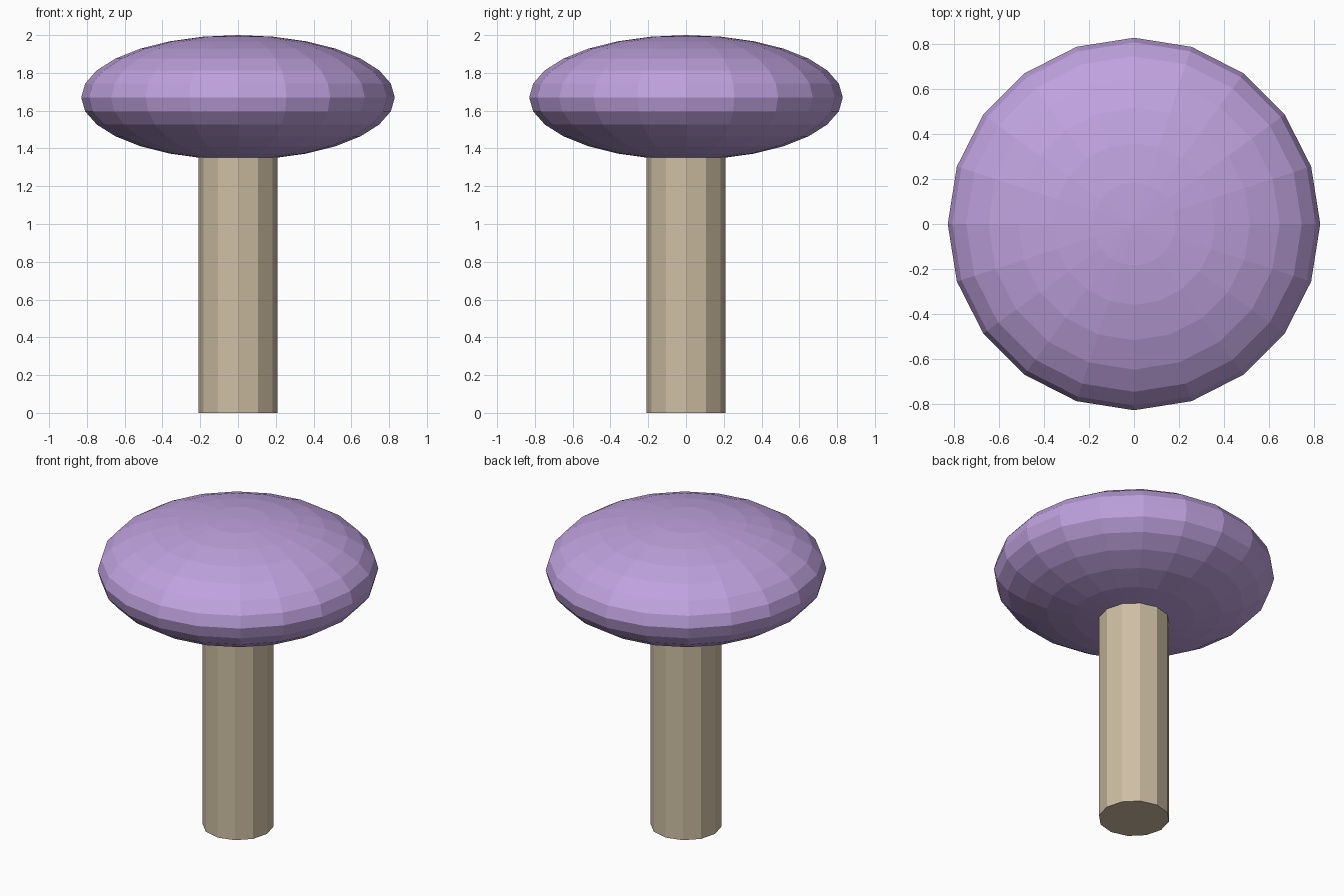
import bpy

cube = bpy.data.objects.get("Cube")
if cube:
    bpy.data.objects.remove(cube, do_unlink=True)


def make_material(name, color):
    mat = bpy.data.materials.new(name)
    mat.use_nodes = True
    mat.diffuse_color = color
    mat.node_tree.nodes["Principled BSDF"].inputs["Base Color"].default_value = color
    return mat


def finish(name, mat):
    obj = bpy.context.object
    obj.name = obj.data.name = name
    obj.data.materials.append(mat)
    bpy.ops.object.shade_flat()
    return obj


lilac = make_material("lilac", (0.52, 0.36, 0.73, 1))
cream = make_material("cream", (0.62, 0.52, 0.37, 1))

# Stem: twelve-sided column, its top buried in the cap
stem_top = 1.5
bpy.ops.mesh.primitive_cylinder_add(vertices=12, radius=0.21, depth=stem_top,
                                    location=(0, 0, stem_top / 2))
finish("stem", cream)

# Cap: flattened faceted sphere
bpy.ops.mesh.primitive_uv_sphere_add(segments=20, ring_count=14, radius=1,
                                     location=(0, 0, 1.67))
bpy.context.object.scale = (0.83, 0.83, 0.33)
bpy.ops.object.transform_apply(location=False, rotation=False, scale=True)
finish("cap", lilac)
